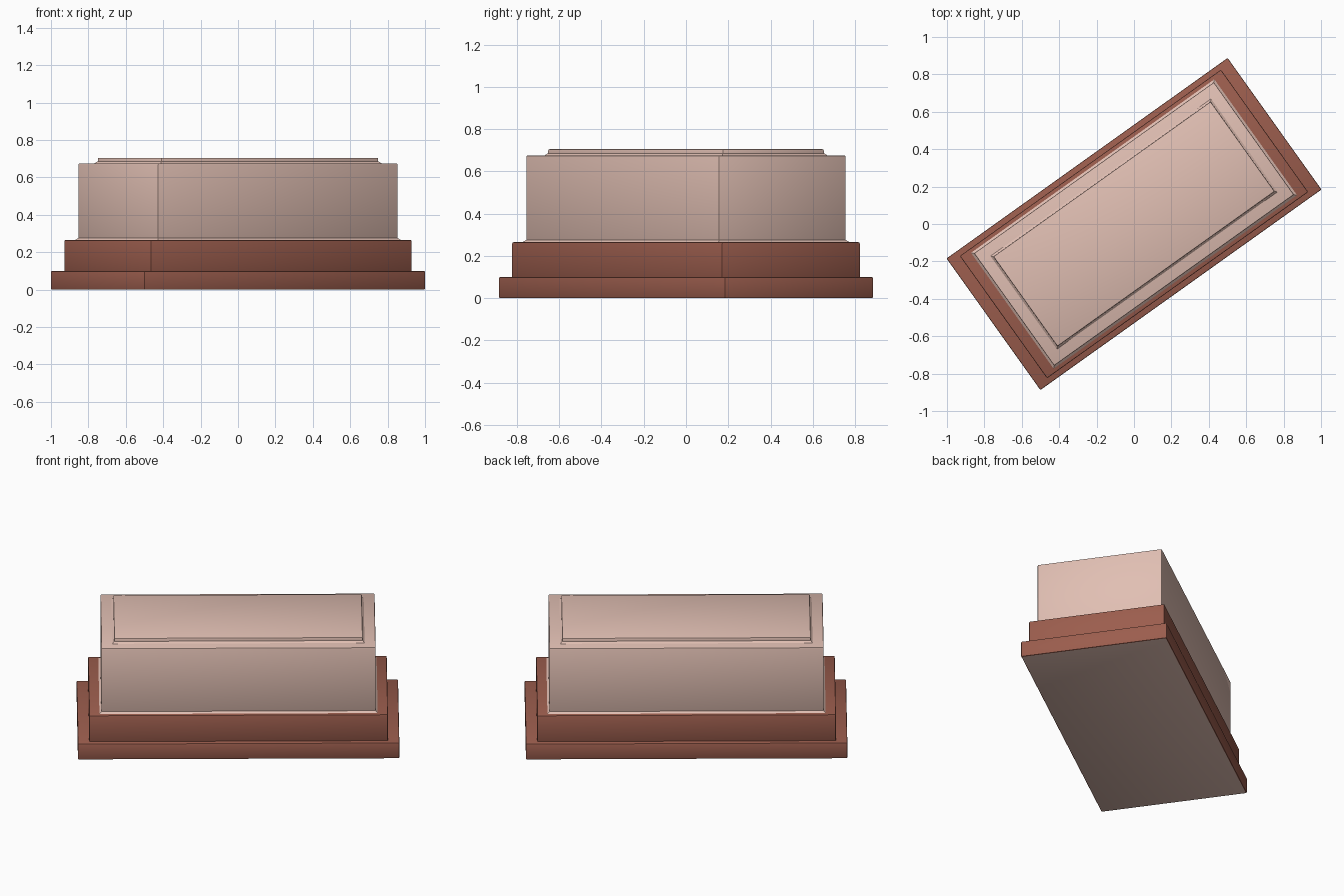
import bpy, bmesh, math
from mathutils import Matrix

if "Cube" in bpy.data.objects:
    bpy.data.objects.remove(bpy.data.objects["Cube"])

ANGLE = math.radians(35.5)


def material(name, rgb):
    m = bpy.data.materials.new(name)
    m.diffuse_color = (*rgb, 1)
    m.use_nodes = True
    m.node_tree.nodes["Principled BSDF"].inputs["Base Color"].default_value = m.diffuse_color
    return m


STONE = material("pale_stone", (0.75, 0.52, 0.45))
BRICK = material("brown_stone", (0.33, 0.11, 0.075))


def slab(name, length, width, z0, z1, mat, flare=0.0, bevel=0.006):
    """Rectangular block turned to the plan angle; flare widens its lower edge."""
    bm = bmesh.new()
    bmesh.ops.create_cube(bm, size=1)
    for v in bm.verts:
        low = v.co.z < 0
        grow = 2 * flare if low else 0
        v.co.x *= length + grow
        v.co.y *= width + grow
        v.co.z = z0 if low else z1
    bmesh.ops.transform(bm, matrix=Matrix.Rotation(ANGLE, 4, 'Z'), verts=bm.verts)
    if bevel:
        bmesh.ops.bevel(bm, geom=bm.edges[:], offset=bevel, segments=2,
                        profile=0.5, affect='EDGES', clamp_overlap=True)
    mesh = bpy.data.meshes.new(name)
    bm.to_mesh(mesh)
    bm.free()
    mesh.materials.append(mat)
    ob = bpy.data.objects.new(name, mesh)
    bpy.context.collection.objects.link(ob)
    bpy.ops.object.select_all(action='DESELECT')
    ob.select_set(True)
    bpy.context.view_layer.objects.active = ob
    bpy.ops.object.shade_smooth_by_angle(angle=math.radians(30))
    return ob


# stepped brown plinth
base = slab("lower_step", 1.846, 0.864, 0.0, 0.10, BRICK)
slab("upper_step", 1.715, 0.803, 0.09, 0.265, BRICK)

# pale underside of the plinth
base.data.materials.append(STONE)
for face in base.data.polygons:
    if face.normal.z < -0.99:
        face.material_index = 1

# main block with a small cove at its foot
slab("main_block", 1.575, 0.738, 0.255, 0.675, STONE)
slab("block_foot_cove", 1.575, 0.738, 0.262, 0.275, STONE, flare=0.015, bevel=0)

# raised top panel with its own cove
slab("top_panel", 1.427, 0.590, 0.66, 0.705, STONE)
slab("panel_foot_cove", 1.427, 0.590, 0.672, 0.685, STONE, flare=0.014, bevel=0)
